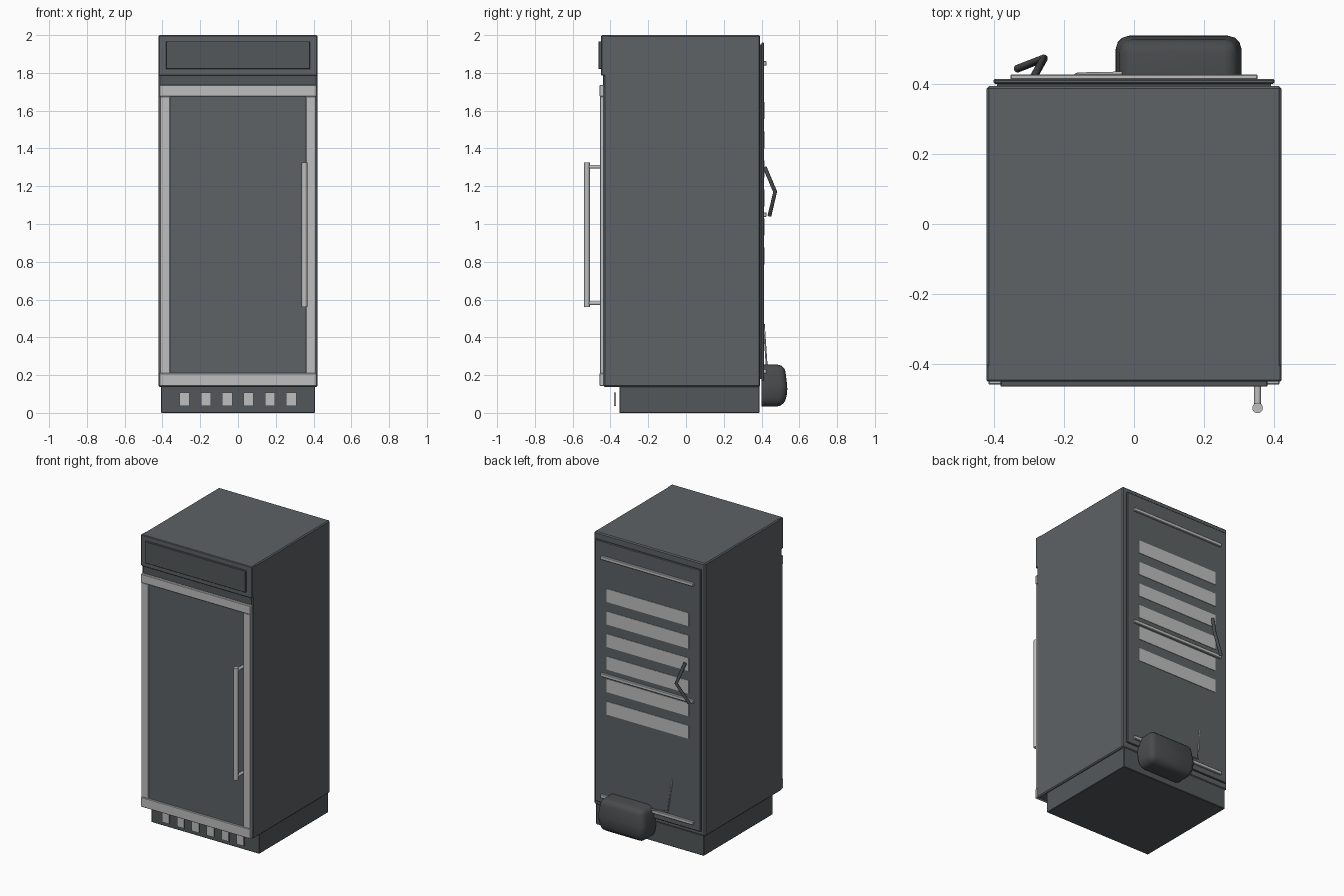
import bpy, bmesh
from mathutils import Vector

cube = bpy.data.objects.get("Cube")
if cube:
    bpy.data.objects.remove(cube, do_unlink=True)


def material(name, rgb):
    m = bpy.data.materials.new(name)
    m.use_nodes = True
    m.diffuse_color = (*rgb, 1)
    m.node_tree.nodes["Principled BSDF"].inputs["Base Color"].default_value = (*rgb, 1)
    return m


SLATE = material("slate grey", (0.11, 0.122, 0.128))
CHARCOAL = material("charcoal grey", (0.088, 0.097, 0.102))
DARK = material("dark grey", (0.065, 0.07, 0.074))
SILVER = material("silver", (0.52, 0.52, 0.52))


def finish(bm, name, mat):
    bmesh.ops.recalc_face_normals(bm, faces=bm.faces)
    mesh = bpy.data.meshes.new(name)
    bm.to_mesh(mesh)
    bm.free()
    mesh.materials.append(mat)
    ob = bpy.data.objects.new(name, mesh)
    bpy.context.collection.objects.link(ob)
    return ob


def smooth(ob, angle=0.6):
    bpy.ops.object.select_all(action="DESELECT")
    ob.select_set(True)
    bpy.context.view_layer.objects.active = ob
    bpy.ops.object.shade_smooth_by_angle(angle=angle)


def box(name, x, y, z, mat, bevel=0, segments=1):
    """Box from (min, max) ranges on each axis, optionally bevelled."""
    bm = bmesh.new()
    bmesh.ops.create_cube(bm, size=1)
    for v in bm.verts:
        v.co = [(r[0] + r[1]) / 2 + c * (r[1] - r[0]) for c, r in zip(v.co, (x, y, z))]
    ob = finish(bm, name, mat)
    if bevel:
        mod = ob.modifiers.new("Bevel", "BEVEL")
        mod.width = bevel
        mod.segments = segments
    return ob


def rod(name, a, b, radius, mat, sides=12):
    """Straight cylinder between two points."""
    a, b = Vector(a), Vector(b)
    bm = bmesh.new()
    bmesh.ops.create_cone(bm, cap_ends=True, segments=sides, radius1=radius,
                          radius2=radius, depth=(b - a).length)
    turn = (b - a).to_track_quat("Z", "Y")
    for v in bm.verts:
        v.co = turn @ v.co + (a + b) / 2
    ob = finish(bm, name, mat)
    smooth(ob)
    return ob


def tube(name, points, radius, mat):
    """Bent pipe along a path of points."""
    curve = bpy.data.curves.new(name, "CURVE")
    curve.dimensions = "3D"
    curve.bevel_depth = radius
    curve.bevel_resolution = 2
    curve.use_fill_caps = True
    spline = curve.splines.new("POLY")
    spline.points.add(len(points) - 1)
    for p, co in zip(spline.points, points):
        p.co = (*co, 1)
    curve.materials.append(mat)
    ob = bpy.data.objects.new(name, curve)
    bpy.context.collection.objects.link(ob)


# Cabinet, header and plinth
box("cabinet", (-0.42, 0.42), (-0.437, 0.393), (0.137, 2.0), SLATE, 0.007)
box("header", (-0.42, 0.42), (-0.449, -0.40), (1.785, 2.0), SLATE, 0.004)
box("header_plate", (-0.38, 0.38), (-0.463, -0.445), (1.82, 1.967), CHARCOAL, 0.002)
box("header_recess", (-0.41, 0.41), (-0.440, -0.435), (1.735, 1.785), CHARCOAL)
box("plinth", (-0.408, 0.408), (-0.353, 0.39), (0, 0.14), CHARCOAL, 0.003)

# Row of vent plates in front of the plinth
for i in range(6):
    cx = -0.283 + i * 0.113
    box(f"plinth_vent_{i + 1}", (cx - 0.027, cx + 0.027), (-0.38, -0.371),
        (0.037, 0.107), SILVER)

# Door with its metal frame
box("door_panel", (-0.37, 0.37), (-0.447, -0.43), (0.2, 1.69), SLATE)
for name, z in (("bottom", (0.143, 0.21)), ("top", (1.675, 1.735))):
    box(f"door_frame_{name}", (-0.415, 0.415), (-0.457, -0.435), z, SILVER, 0.003)
for name, side in (("left", 1), ("right", -1)):
    x = sorted((side * 0.36, side * 0.412))
    box(f"door_frame_{name}", x, (-0.455, -0.435), (0.21, 1.675), SILVER, 0.002)

# Door handle
rod("handle_bar", (0.352, -0.524, 0.56), (0.352, -0.524, 1.325), 0.015, SILVER, 16)
for name, z in (("lower", 0.58), ("upper", 1.303)):
    rod(f"handle_post_{name}", (0.352, -0.524, z), (0.352, -0.45, z), 0.01, SILVER)

# Rear panel with louvres and rails
box("rear_panel", (-0.4, 0.4), (0.399, 0.413), (0.17, 1.96), SLATE, 0.004)
box("rear_panel_seal", (-0.39, 0.39), (0.39, 0.402), (0.18, 1.95), DARK)
for i in range(6):
    top = 1.645 - i * 0.154
    box(f"louvre_{i + 1}", (-0.31, 0.31), (0.411, 0.416), (top - 0.09, top), SILVER)
for name, z in (("lower", 0.22), ("middle", 1.05), ("upper", 1.85)):
    box(f"rear_rail_{name}", (-0.352, 0.352), (0.411, 0.426), (z - 0.012, z + 0.012),
        SILVER, 0.003)

# Bent rear pipe and thin compressor line
tube("rear_pipe", [(-0.287, 0.417, 1.30), (-0.256, 0.472, 1.17), (-0.333, 0.442, 1.045)],
     0.011, DARK)
tube("compressor_line", [(-0.185, 0.412, 0.47), (-0.16, 0.427, 0.25), (0.0, 0.43, 0.23)],
     0.005, SILVER)

# Compressor: rounded box that narrows towards the top and bottom
bm = bmesh.new()
for z, grow in ((0.033, -0.025), (0.11, 0), (0.255, -0.018)):
    ring = [bm.verts.new((x, y, z)) for x, y in (
        (-0.056 - grow, 0.40), (0.31 + grow, 0.40),
        (0.31 + grow, 0.54 + grow), (-0.056 - grow, 0.54 + grow))]
    if z > 0.1:
        for i in range(4):
            bm.faces.new((last[i], last[i - 1], ring[i - 1], ring[i]))
    else:
        bm.faces.new(ring)
    last = ring
bm.faces.new(last)
rounded = [e for e in bm.edges if max(v.co.y for v in e.verts) > 0.45]
bmesh.ops.bevel(bm, geom=rounded, offset=0.035, segments=3, profile=0.5,
                affect="EDGES", clamp_overlap=True)
smooth(finish(bm, "compressor", DARK), 0.9)
